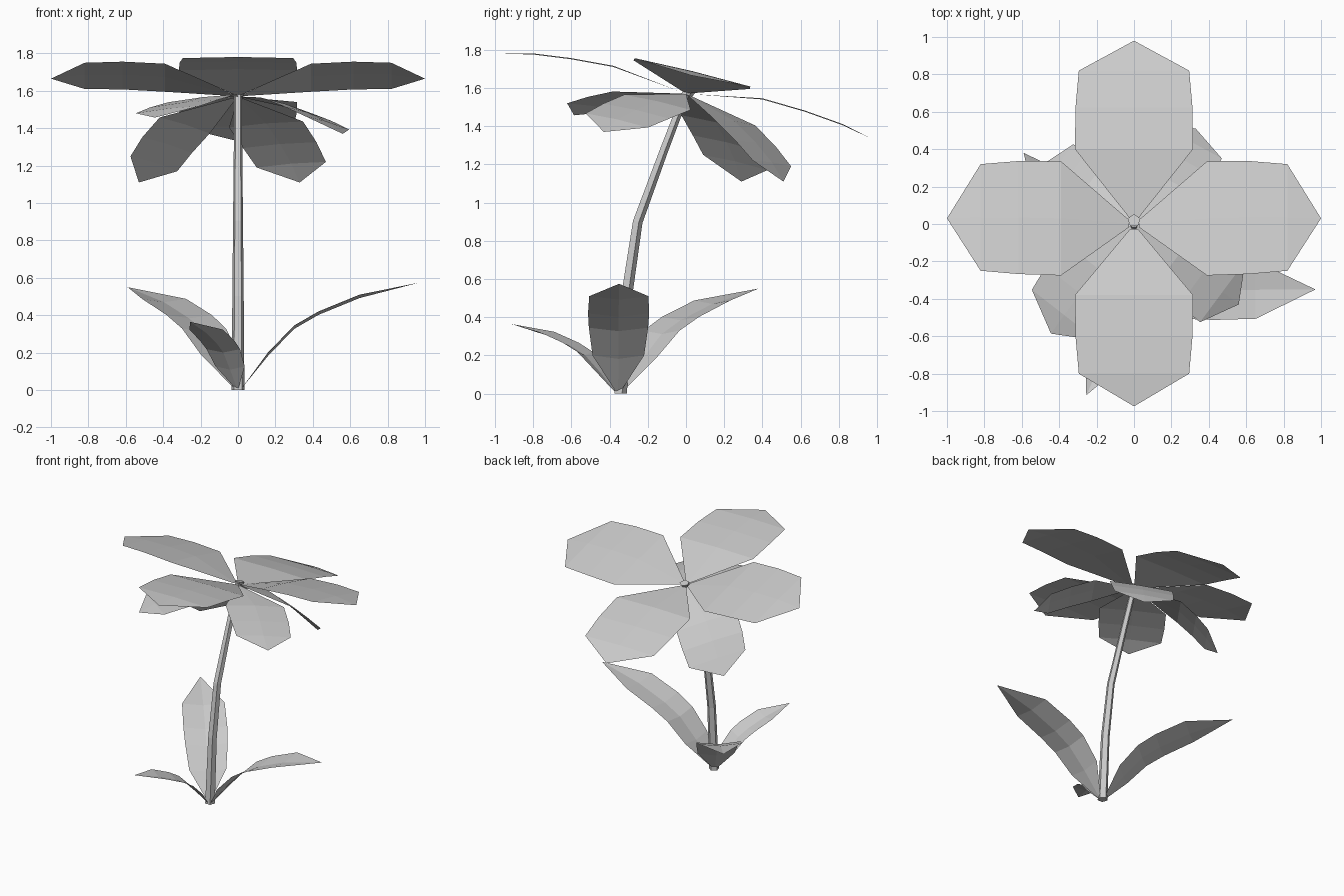
import bpy, bmesh, math
from mathutils import Vector as V

cube = bpy.data.objects.get("Cube")
if cube:
    bpy.data.objects.remove(cube, do_unlink=True)

grey = bpy.data.materials.new("light grey")
grey.use_nodes = True
grey.diffuse_color = (0.6, 0.6, 0.6, 1)
grey.node_tree.nodes["Principled BSDF"].inputs["Base Color"].default_value = grey.diffuse_color


def finish(name, bm):
    mesh = bpy.data.meshes.new(name)
    bm.to_mesh(mesh)
    bm.free()
    mesh.materials.append(grey)
    obj = bpy.data.objects.new(name, mesh)
    bpy.context.collection.objects.link(obj)
    return obj


def sheet(name, centres, halves, crease):
    """Thin blade: rows of left, middle, right points, closed by a tip point."""
    bm = bmesh.new()
    rows = []
    for c, h in zip(centres[:-1], halves):
        drop = V((0, 0, -crease if h.length > 0.05 else 0))
        rows.append([bm.verts.new(p) for p in (c - h, c + drop, c + h)])
    tip = bm.verts.new(centres[-1])
    for a, b in zip(rows, rows[1:]):
        for i in range(2):
            bm.faces.new((a[i], a[i + 1], b[i + 1], b[i]))
    for i in range(2):
        bm.faces.new((rows[-1][i], rows[-1][i + 1], tip))
    bm.normal_update()
    if sum(f.normal.z for f in bm.faces) < 0:
        bmesh.ops.reverse_faces(bm, faces=bm.faces[:])
    return finish(name, bm)


def petal(name, inner, outer, tip, half):
    """Six-sided petal from the flower centre, bowed between inner and outer rows."""
    inner, outer, tip, half = V(inner), V(outer), V(tip), V(half)
    heart = V((0, 0, 1.57))
    base = heart + (inner - heart) * 0.07
    bow = ((inner + outer) * 9 - base - tip) / 16
    sheet(name, [base, inner, bow, outer, tip],
          [half * 0.07, half * 1.07, half * 1.06, half], -0.006)


# Upper ring of four large petals
petal("front_petal", (0, -.38, 1.71), (0, -.80, 1.775), (0, -.975, 1.78), (.295, 0, 0))
petal("back_petal", (0, .40, 1.54), (0, .82, 1.405), (0, .98, 1.33), (.295, 0, 0))
for side, s in (("left", 1), ("right", -1)):
    petal(side + "_petal", (.39 * s, .03, 1.67), (.82 * s, .035, 1.68),
          (s, .03, 1.665), (0, .285, -.07))

# Lower ring of four smaller petals
petal("lower_back_left_petal", (.15, .255, 1.42), (.285, .45, 1.205),
      (.33, .51, 1.11), (.185, -.10, .015))
petal("lower_back_right_petal", (-.285, .155, 1.415), (-.45, .258, 1.21),
      (-.53, .29, 1.11), (.125, .168, -.04))
petal("lower_front_left_petal", (.25, -.15, 1.525), (.474, -.362, 1.43),
      (.56, -.43, 1.37), (.121, .163, -.037))
petal("lower_front_right_petal", (-.19, -.24, 1.56), (-.373, -.487, 1.50),
      (-.444, -.586, 1.457), (.173, -.135, .02))

# Stem: tapered five-sided tube following a bent path
path = [(-.345, 0), (-.315, .5), (-.255, .9), (-.115, 1.28), (0, 1.58)]
radii = [.036, .032, .028, .024, .022]
sides = 5
bm = bmesh.new()
rings = []
for i, ((y, z), r) in enumerate(zip(path, radii)):
    y0, z0 = path[max(i - 1, 0)]
    y1, z1 = path[min(i + 1, len(path) - 1)]
    lean = math.atan2(y1 - y0, z1 - z0) if i else 0
    ring = []
    for k in range(sides):
        a = math.tau * k / sides + 0.3
        v = r * math.sin(a)
        ring.append(bm.verts.new((r * math.cos(a), y + v * math.cos(lean),
                                  z - v * math.sin(lean))))
    rings.append(ring)
for a, b in zip(rings, rings[1:]):
    for k in range(sides):
        n = (k + 1) % sides
        bm.faces.new((a[k], a[n], b[n], b[k]))
bm.faces.new(rings[0][::-1])
bm.faces.new(rings[-1])
finish("stem", bm)

# Flower centre: small tilted five-sided button
bm = bmesh.new()
bmesh.ops.create_cone(bm, cap_ends=True, segments=sides, radius1=.022, radius2=.036, depth=.03)
button = finish("flower_centre", bm)
button.location = (0, .015, 1.575)
button.rotation_euler.x = math.radians(-14)

# Three arching leaves from the foot of the stem
profile = [(.02, .01, .012), (.16, .20, .135), (.30, .345, .155),
           (.43, .42, .16), (.65, .51, .155), (.97, .575, 0)]


def leaf(name, dx, dy, height):
    reach = math.hypot(dx, dy)
    out = V((dx, dy, 0)) / reach
    across = V((-out.y, out.x, 0))
    k, kz = reach / .97, height / .575
    foot = V((0, -.355, 0))
    centres = [foot + out * d * k + V((0, 0, z * kz)) for d, z, w in profile]
    sheet(name, centres, [across * w * k for d, z, w in profile[:-1]], .018)


leaf("left_leaf", .97, .005, .575)
leaf("back_right_leaf", -.59, .735, .55)
leaf("front_right_leaf", -.255, -.56, .365)
